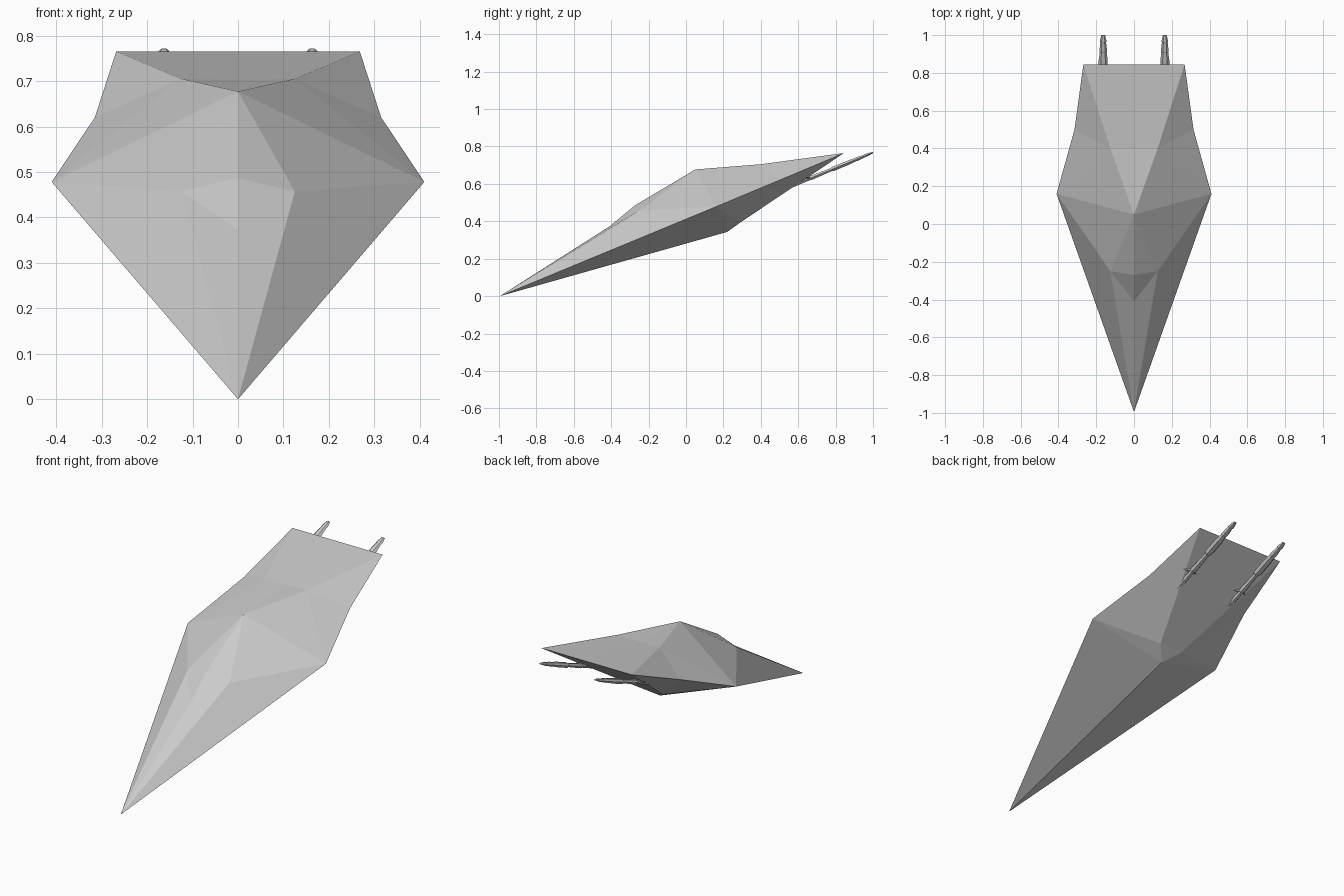
import bpy, bmesh, math
from mathutils import Vector

if "Cube" in bpy.data.objects:
    bpy.data.objects.remove(bpy.data.objects["Cube"])

# Right half of the faceted hull (x >= 0); centre points have x = 0
P = {
    "nose": (0, -0.995, 0.0), "wing": (0.41, 0.16, 0.478), "waist": (0.315, 0.50, 0.62),
    "tail": (0.268, 0.845, 0.765), "tail_mid": (0, 0.845, 0.765), "peak": (0, 0.05, 0.677),
    "ridge": (0.125, 0.40, 0.705), "ridge_mid": (0, 0.40, 0.702),
    "brow": (0.125, -0.25, 0.457), "brow_mid": (0, -0.27, 0.487), "visor": (0, -0.41, 0.372),
    "keel": (0, 0.22, 0.343), "belly": (0.07, 0.295, 0.397), "belly_mid": (0, 0.295, 0.397),
}
FACES = [
    # upper shell
    "nose brow visor", "visor brow brow_mid", "brow_mid brow peak", "nose wing brow",
    "brow wing peak", "peak wing ridge", "wing waist ridge", "ridge waist tail",
    "peak ridge ridge_mid", "ridge_mid ridge tail tail_mid",
    # underside
    "nose keel wing", "keel belly wing", "keel belly_mid belly", "wing belly waist",
    "belly tail waist", "belly tail_mid tail", "belly_mid tail_mid belly",
]


def finish(bm, name):
    bmesh.ops.recalc_face_normals(bm, faces=bm.faces)
    me = bpy.data.meshes.new(name)
    bm.to_mesh(me)
    bm.free()
    ob = bpy.data.objects.new(name, me)
    bpy.context.collection.objects.link(ob)
    return ob


# Hull: both mirrored halves in one closed mesh
bm = bmesh.new()
for s in (1, -1):
    v = {k: bm.verts.new((s * x, y, z)) for k, (x, y, z) in P.items()}
    for f in FACES:
        bm.faces.new([v[k] for k in f.split()])
bmesh.ops.remove_doubles(bm, verts=bm.verts, dist=1e-5)
finish(bm, "hull")

# Spined trailing booms under the tail
START, END = Vector((0, 0.34, 0.497)), Vector((0, 1.0, 0.768))
AXIS = (END - START).normalized()
UP = Vector((1, 0, 0)).cross(AXIS)
# position along the boom, half width, half height
SECTIONS = [(0, .004, .004), (.10, .012, .008), (.28, .013, .009), (.30, .018, .012),
            (.48, .014, .010), (.50, .020, .013), (.66, .015, .010), (.68, .024, .014),
            (.80, .024, .013), (.86, .018, .010), (.87, .021, .012), (.94, .015, .008),
            (.95, .018, .009), (1.0, .010, .004)]


def boom_point(x, t):
    p = START.lerp(END, t)
    return Vector((x, p.y, p.z))


def add_spike(bm, base, tip, r):
    d = tip - base
    a = d.orthogonal().normalized() * r
    b = d.normalized().cross(a)
    ring = [bm.verts.new(base + q) for q in (a, b, -a, -b)]
    top = bm.verts.new(tip)
    bm.faces.new(ring)
    for i in range(4):
        bm.faces.new((ring[i], ring[(i + 1) % 4], top))


for side, label in ((1, "right"), (-1, "left")):
    x = 0.163 * side
    bm = bmesh.new()
    # six-sided stepped spine
    rings = []
    for t, w, h in SECTIONS:
        c = boom_point(x, t)
        rings.append([bm.verts.new(c + Vector((w * math.cos(i * math.pi / 3), 0, 0))
                                   + UP * h * math.sin(i * math.pi / 3)) for i in range(6)])
    for a, b in zip(rings, rings[1:]):
        for i in range(6):
            j = (i + 1) % 6
            bm.faces.new((a[i], a[j], b[j], b[i]))
    bm.faces.new(rings[0])
    bm.faces.new(rings[-1])
    # paired side barbs and upright struts, swept forward
    for t, n in ((.06, .035), (.20, .045), (.34, .050), (.49, .045)):
        base = boom_point(x, t)
        for d in (1, -1):
            add_spike(bm, base, base + Vector((d * n, 0, 0)) - AXIS * .02 + UP * .012, .010)
    for t in (.24, .50):
        base = boom_point(x, t)
        add_spike(bm, base, base + UP * .055 - AXIS * .015, .011)
    finish(bm, "tail_boom_" + label)
